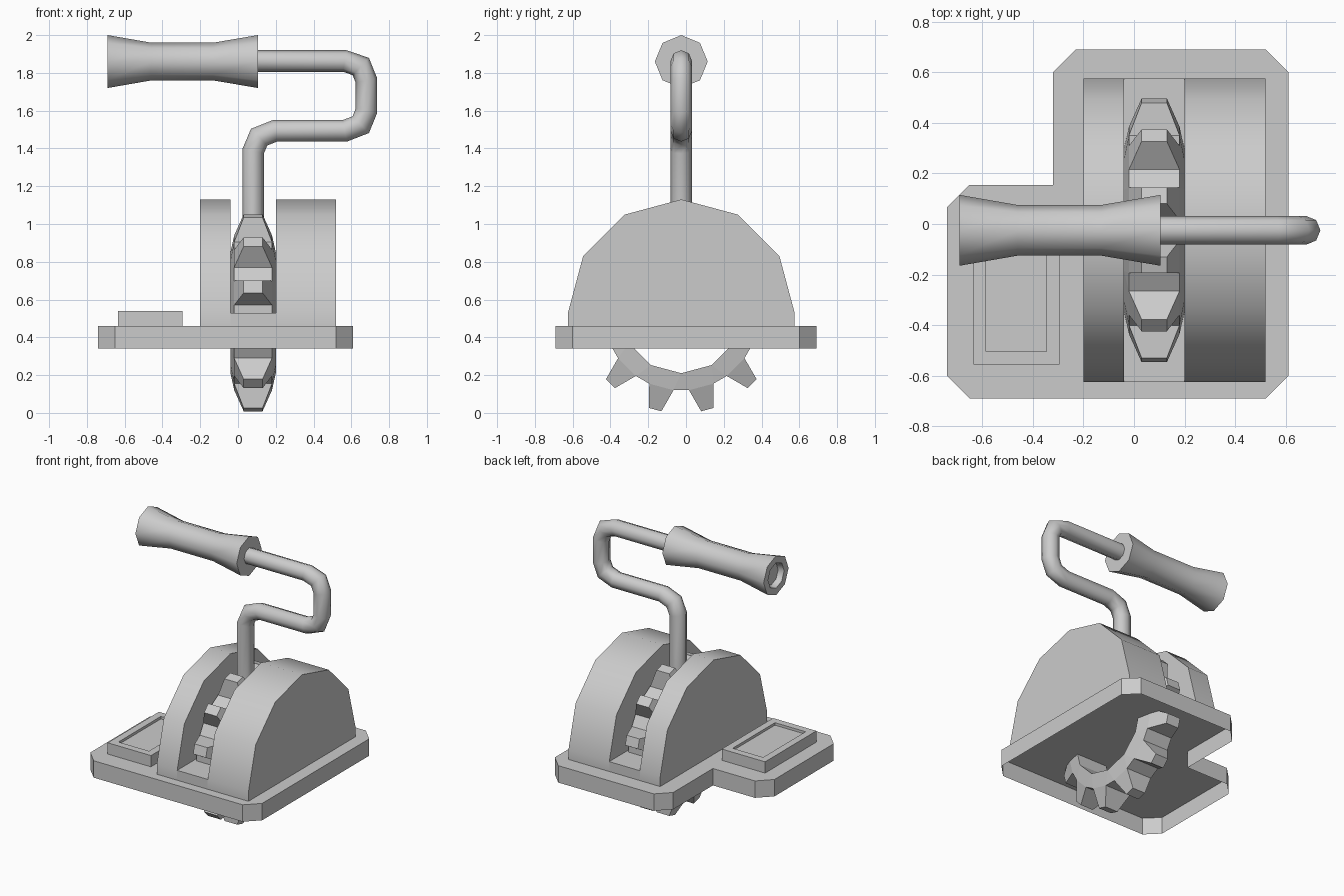
import bpy, bmesh
from math import sin, cos, pi, radians
from mathutils import Vector

if "Cube" in bpy.data.objects:
    bpy.data.objects.remove(bpy.data.objects["Cube"])

CY, CZ = -0.025, 0.53      # wheel axis in y and z
CX = 0.08                  # wheel centre in x


def finish(bm, name, smooth=None):
    bmesh.ops.recalc_face_normals(bm, faces=bm.faces)
    me = bpy.data.meshes.new(name)
    bm.to_mesh(me)
    bm.free()
    ob = bpy.data.objects.new(name, me)
    bpy.context.collection.objects.link(ob)
    if smooth:
        bpy.ops.object.select_all(action='DESELECT')
        bpy.context.view_layer.objects.active = ob
        ob.select_set(True)
        bpy.ops.object.shade_smooth_by_angle(angle=radians(smooth))
    return ob


def prism(bm, points, offset):
    """Extrude a closed outline; returns the starting face."""
    f = bm.faces.new([bm.verts.new(p) for p in points])
    top = bmesh.ops.extrude_face_region(bm, geom=[f], use_keep_orig=True)['geom']
    bmesh.ops.translate(bm, vec=offset, verts=[v for v in top if isinstance(v, bmesh.types.BMVert)])
    return f


def loft(bm, rings, closed=False, caps=True):
    rows = [[bm.verts.new(p) for p in r] for r in rings]
    pairs = list(zip(rows, rows[1:])) + ([(rows[-1], rows[0])] if closed else [])
    for a, b in pairs:
        for i in range(len(a)):
            j = (i + 1) % len(a)
            bm.faces.new((a[i], a[j], b[j], b[i]))
    if caps and not closed:
        bm.faces.new(rows[0])
        bm.faces.new(rows[-1])


# Base plate: L-shaped shell with clipped corners, open underneath
outline = [(-0.65, -0.69), (0.52, -0.69), (0.61, -0.60), (0.61, 0.60), (0.52, 0.69), (-0.23, 0.69),
           (-0.32, 0.60), (-0.32, 0.155), (-0.65, 0.155), (-0.74, 0.065), (-0.74, -0.60)]
bm = bmesh.new()
bottom = prism(bm, [(x, y, 0.34) for x, y in outline], (0, 0, 0.12))
bmesh.ops.recalc_face_normals(bm, faces=bm.faces)
bmesh.ops.delete(bm, geom=[bottom], context='FACES_ONLY')
finish(bm, "base_plate")

# Housing: two arched cheeks joined by a low slot floor
arch = [(CY + 0.6 * cos(i * pi / 6), CZ + 0.6 * sin(i * pi / 6)) for i in range(7)]
arch = [(CY + 0.6, 0.46)] + arch + [(CY - 0.6, 0.46)]
for name, x0, x1 in (("housing_left", -0.20, -0.04), ("housing_right", 0.20, 0.52)):
    bm = bmesh.new()
    prism(bm, [(x0, y, z) for y, z in arch], (x1 - x0, 0, 0))
    finish(bm, name, 35)
bm = bmesh.new()
prism(bm, [(-0.04, y, z) for y, z in (arch[0], arch[1], arch[-2], arch[-1])], (0.24, 0, 0))
finish(bm, "slot_floor")

# Toothed wheel: tapered ring, twelve teeth
def wheel_point(r, deg, x):
    a = radians(deg)
    return bm.verts.new((CX + x, CY + r * cos(a), CZ + r * sin(a)))

bm = bmesh.new()
stations = []              # each: inner, root, for both sides
for k in range(12):
    c = 15 + 30 * k
    row = {}
    for s in (-1, 1):
        row[s] = [wheel_point(0.32, c - 15, s * 0.12), wheel_point(0.412, c - 9.3, s * 0.10),
                  wheel_point(0.532, c - 3.6, s * 0.05), wheel_point(0.532, c + 3.6, s * 0.05),
                  wheel_point(0.412, c + 9.3, s * 0.10)]
    stations.append(row)
for k in range(12):
    a, b = stations[k], stations[(k + 1) % 12]
    for s in (-1, 1):
        i, r0, t0, t1, r1 = a[s]
        bm.faces.new((i, r0, r1, b[s][0]))
        bm.faces.new((r0, t0, t1, r1))
        bm.faces.new((b[s][0], r1, b[s][1]))
    for p, q in ((1, 2), (2, 3), (3, 4)):
        bm.faces.new((a[-1][p], a[-1][q], a[1][q], a[1][p]))
    bm.faces.new((a[-1][4], b[-1][1], b[1][1], a[1][4]))
    bm.faces.new((a[-1][0], b[-1][0], b[1][0], a[1][0]))
finish(bm, "toothed_wheel")

# Lever rod: eight-sided tube along a bent path
path = [(0.08, 0.88), (0.08, 1.385), (0.112, 1.46), (0.195, 1.493), (0.565, 1.493), (0.65, 1.526),
        (0.68, 1.60), (0.68, 1.76), (0.65, 1.834), (0.565, 1.863), (0.09, 1.863)]
pts = [Vector((x, CY, z)) for x, z in path]
rings = []
for i, p in enumerate(pts):
    d0 = (p - pts[max(i - 1, 0)]).normalized()
    d1 = (pts[min(i + 1, len(pts) - 1)] - p).normalized()
    t = (d0 + d1).normalized()
    n = Vector((t.z, 0, -t.x)) / max(t.dot(d1), t.dot(d0))
    rings.append([p + 0.057 * (cos(a) * n + sin(a) * Vector((0, 1, 0)))
                  for a in (j * pi / 4 for j in range(8))])
bm = bmesh.new()
loft(bm, rings)
finish(bm, "lever_rod", 50)

# Handle grip: waisted octagonal barrel with a recessed outer end
profile = [(0.105, 0.14), (-0.13, 0.10), (-0.46, 0.10), (-0.69, 0.14), (-0.69, 0.09), (-0.65, 0.08)]
bm = bmesh.new()
loft(bm, [[(x, CY + r * cos(j * pi / 4), 1.86 + r * sin(j * pi / 4)) for j in range(8)]
          for x, r in profile])
finish(bm, "handle_grip", 50)

# Side panel: raised block with a sunken face
def rect(m, z):
    return [(-0.635 + m, -0.555 + m, z), (-0.295 - m, -0.555 + m, z),
            (-0.295 - m, 0.02 - m, z), (-0.635 + m, 0.02 - m, z)]

bm = bmesh.new()
loft(bm, [rect(0, 0.46), rect(0, 0.54), rect(0.05, 0.54), rect(0.05, 0.522)])
finish(bm, "side_panel")
